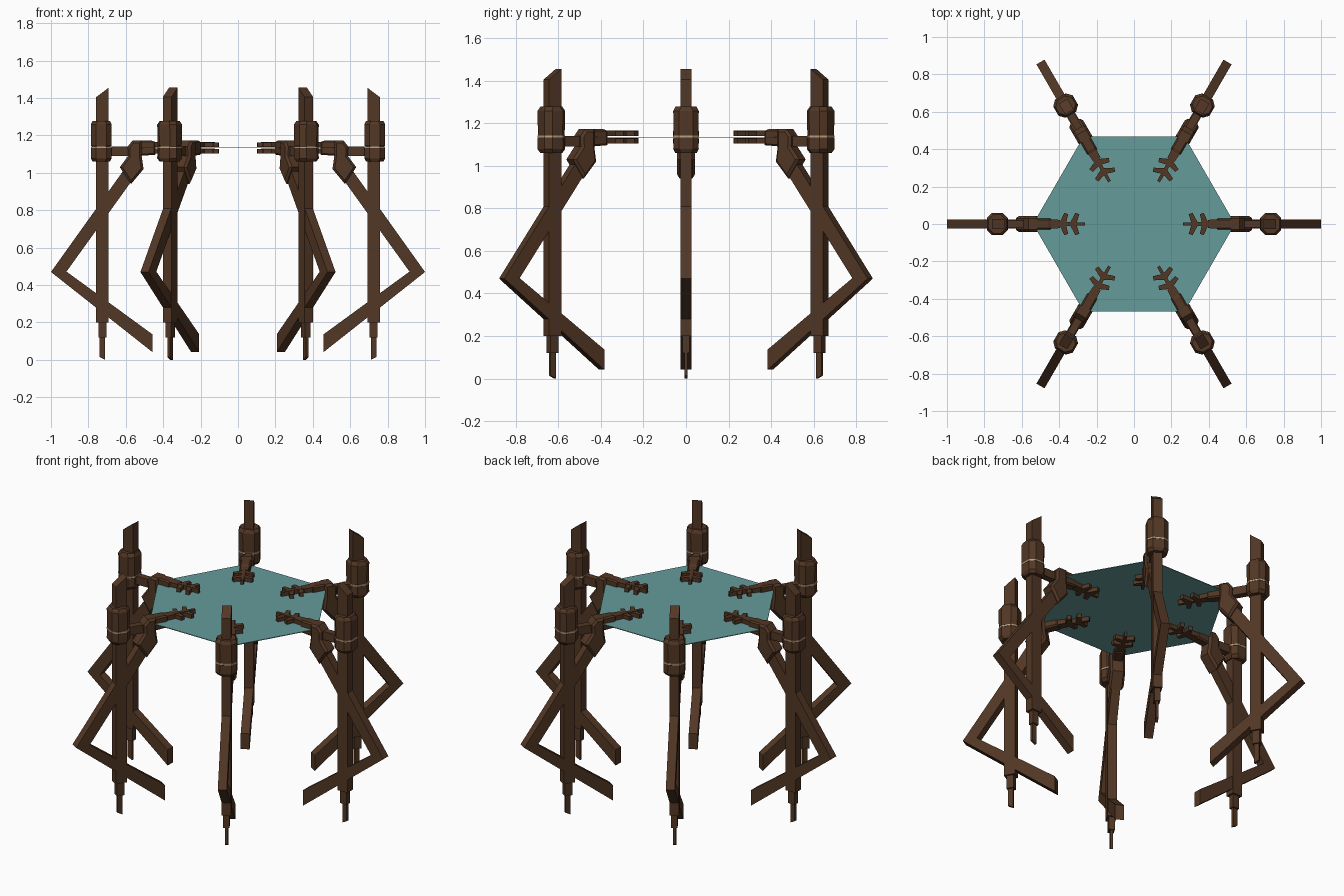
import bpy, bmesh, math
from mathutils import Matrix

if "Cube" in bpy.data.objects:
    bpy.data.objects.remove(bpy.data.objects["Cube"])


def material(name, rgb):
    m = bpy.data.materials.new(name)
    m.diffuse_color = (*rgb, 1)
    m.use_nodes = True
    m.node_tree.nodes["Principled BSDF"].inputs["Base Color"].default_value = m.diffuse_color
    return m


wood = material("dark_wood", (0.085, 0.038, 0.018))
twine = material("pale_twine", (0.50, 0.36, 0.22))
glass = material("teal_glass", (0.13, 0.33, 0.33))


def finish(bm, name, mat):
    bmesh.ops.recalc_face_normals(bm, faces=bm.faces)
    me = bpy.data.meshes.new(name)
    bm.to_mesh(me)
    bm.free()
    me.materials.append(mat)
    return me


def add_prism(bm, pts, place, depth, bevel=0.0):
    """Extrude a 2D outline by depth; place(u, v) gives the 3D start point."""
    part = bmesh.new()
    face = part.faces.new([part.verts.new(place(*p)) for p in pts])
    out = bmesh.ops.extrude_face_region(part, geom=[face])
    moved = [g for g in out["geom"] if isinstance(g, bmesh.types.BMVert)]
    bmesh.ops.translate(part, verts=moved, vec=depth)
    bmesh.ops.recalc_face_normals(part, faces=part.faces)
    if bevel:
        caps = [e for e in part.edges if abs(e.verts[0].co.y - e.verts[1].co.y) < 1e-5]
        bmesh.ops.bevel(part, geom=caps, offset=bevel, segments=1, affect='EDGES')
    tmp = bpy.data.meshes.new("tmp")
    part.to_mesh(tmp)
    part.free()
    bm.from_mesh(tmp)
    bpy.data.meshes.remove(tmp)


def side(bm, pts, half, bevel=0.0):
    """Outline in the radial/vertical plane, given thickness sideways."""
    add_prism(bm, pts, lambda r, z: (r, -half, z), (0, 2 * half, 0), bevel)


def octagon_stack(bm, levels, r0=0.731):
    """Chamfered block made of stacked octagons: (z, half radial, half side)."""
    rings = []
    for z, a, b in levels:
        c = 0.027
        pts = [(a, b - c), (a - c, b), (c - a, b), (-a, b - c),
               (-a, c - b), (c - a, -b), (a - c, -b), (a, c - b)]
        rings.append([bm.verts.new((r0 + x, y, z)) for x, y in pts])
    for lo, hi in zip(rings, rings[1:]):
        for i in range(8):
            j = (i + 1) % 8
            bm.faces.new((lo[i], lo[j], hi[j], hi[i]))
    bm.faces.new(rings[0][::-1])
    bm.faces.new(rings[-1])


parts = []

# Straight post with slanted top and stepped pointed foot
bm = bmesh.new()
side(bm, [(0.692, 0.20), (0.758, 0.20), (0.758, 1.405), (0.692, 1.455)], 0.0265)
side(bm, [(0.703, 0.12), (0.746, 0.12), (0.746, 0.22), (0.703, 0.22)], 0.017)
side(bm, [(0.711, 0.0), (0.740, 0.015), (0.740, 0.14), (0.711, 0.14)], 0.008)
parts.append(("post", finish(bm, "post", wood)))

# Bent strut with elbow
bm = bmesh.new()
side(bm, [(1.0, 0.47), (0.607, 1.02), (0.53, 1.01), (0.917, 0.472),
          (0.458, 0.137), (0.458, 0.042)], 0.025)
parts.append(("bent_strut", finish(bm, "bent_strut", wood)))

# Collar around the post, in two halves
bm = bmesh.new()
octagon_stack(bm, [(1.143, 0.054, 0.059), (1.258, 0.056, 0.060), (1.278, 0.046, 0.050)])
octagon_stack(bm, [(1.06, 0.046, 0.050), (1.078, 0.056, 0.060), (1.132, 0.055, 0.059)])
octagon_stack(bm, [(1.13, 0.050, 0.054), (1.145, 0.050, 0.054)])
parts.append(("collar", finish(bm, "collar", wood)))

# Twine wound between the collar halves
bm = bmesh.new()
octagon_stack(bm, [(1.133, 0.056, 0.060), (1.142, 0.056, 0.060)])
parts.append(("collar_twine", finish(bm, "collar_twine", twine)))

# Wrist and palm
bm = bmesh.new()
side(bm, [(0.632, 1.03), (0.572, 0.94), (0.505, 1.02), (0.515, 1.09),
          (0.515, 1.172), (0.565, 1.172), (0.59, 1.14), (0.588, 1.09)], 0.042, 0.012)
side(bm, [(0.44, 1.097), (0.53, 1.09), (0.53, 1.172), (0.46, 1.172), (0.44, 1.165)], 0.030, 0.008)
side(bm, [(0.56, 1.09), (0.70, 1.09), (0.70, 1.14), (0.56, 1.14)], 0.02)
parts.append(("wrist", finish(bm, "wrist", wood)))

# Branching fingers clamping the glass from above and below
bm = bmesh.new()
for z in (1.104, 1.139):
    def flat(x, y, z=z):
        return (x, y, z)
    add_prism(bm, [(0.262, -0.008), (0.46, -0.013), (0.46, 0.013), (0.262, 0.008)],
              flat, (0, 0, 0.026))
    add_prism(bm, [(0.395, -0.022), (0.46, -0.026), (0.46, 0.026), (0.395, 0.022)],
              flat, (0, 0, 0.027))
    for r, tip in ((0.40, 0.352), (0.345, 0.292)):
        for s in (-1, 1):
            add_prism(bm, [(r, 0), (tip + 0.021, 0.060 * s), (tip, 0.052 * s), (r - 0.036, 0)],
                      flat, (0, 0, 0.024))
parts.append(("finger_clamp", finish(bm, "finger_clamp", wood)))

# Six legs around the table
for i in range(6):
    for name, me in parts:
        ob = bpy.data.objects.new(f"{name}_{i + 1}", me)
        ob.matrix_world = Matrix.Rotation(math.radians(60 * i), 4, 'Z')
        bpy.context.collection.objects.link(ob)

# Thin hexagonal glass top
bm = bmesh.new()
bmesh.ops.create_cone(bm, cap_ends=True, segments=6, radius1=0.54, radius2=0.54, depth=0.004,
                      matrix=Matrix.Translation((0, 0, 1.134)) @ Matrix.Rotation(math.radians(30), 4, 'Z'))
# put one corner on the +x axis
corner = max((v.co for v in bm.verts), key=lambda c: c.length)
turn = Matrix.Rotation(-math.atan2(corner.y, corner.x), 4, 'Z')
bmesh.ops.transform(bm, matrix=turn, verts=bm.verts)
top = bpy.data.objects.new("glass_top", finish(bm, "glass_top", glass))
bpy.context.collection.objects.link(top)
